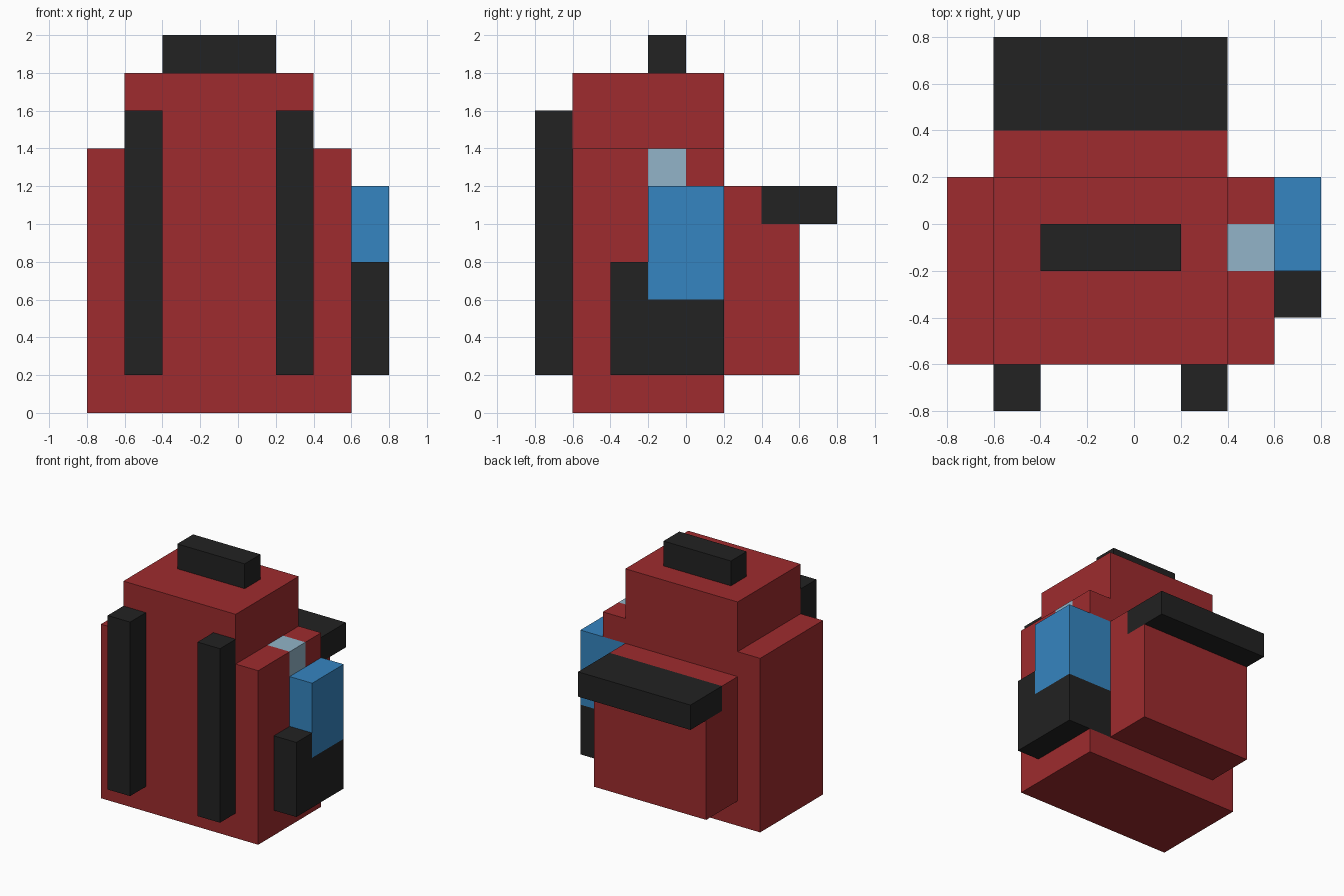
import bpy
import bmesh
from mathutils import Vector

if "Cube" in bpy.data.objects:
    bpy.data.objects.remove(bpy.data.objects["Cube"])


def material(name, rgb):
    m = bpy.data.materials.new(name)
    m.diffuse_color = (*rgb, 1.0)
    m.use_nodes = True
    m.node_tree.nodes["Principled BSDF"].inputs["Base Color"].default_value = m.diffuse_color
    return m


RED = material("red fabric", (0.342, 0.0242, 0.0273))
BLACK = material("black webbing", (0.016, 0.016, 0.016))
BLUE = material("blue bottle", (0.036, 0.235, 0.533))
PALE = material("pale blue cap", (0.287, 0.456, 0.578))


def part(name, mat, *boxes):
    """One object made of boxes, each given as (x0, x1, y0, y1, z0, z1)."""
    bm = bmesh.new()
    for x0, x1, y0, y1, z0, z1 in boxes:
        lo, size = Vector((x0, y0, z0)), Vector((x1 - x0, y1 - y0, z1 - z0))
        for v in bmesh.ops.create_cube(bm, size=1)["verts"]:
            v.co = lo + (v.co + Vector((0.5, 0.5, 0.5))) * size
    mesh = bpy.data.meshes.new(name)
    bm.to_mesh(mesh)
    bm.free()
    mesh.materials.append(mat)
    obj = bpy.data.objects.new(name, mesh)
    bpy.context.collection.objects.link(obj)
    return obj


# Main bag: the right side leaves a recess for the bottle, its holder and cap
part("bag_body", RED,
     (-0.8, 0.4, -0.6, 0.2, 0.0, 1.4),
     (0.4, 0.6, -0.6, -0.2, 0.0, 1.4),
     (0.4, 0.6, -0.2, 0.2, 0.0, 0.2),
     (0.4, 0.6, 0.0, 0.2, 1.2, 1.4))
part("bag_top", RED, (-0.6, 0.4, -0.6, 0.2, 1.4, 1.8))
part("carry_handle", BLACK, (-0.4, 0.2, -0.2, 0.0, 1.8, 2.0))

# Pair of shoulder straps
for side, x in (("left", -0.6), ("right", 0.2)):
    part(f"{side}_strap", BLACK, (x, x + 0.2, -0.8, -0.6, 0.2, 1.6))

# Outer pocket with overhanging flap
part("pocket", RED,
     (-0.6, 0.4, 0.2, 0.4, 0.2, 1.2),
     (-0.6, 0.4, 0.4, 0.6, 0.2, 1.0))
part("pocket_flap", BLACK, (-0.6, 0.4, 0.4, 0.8, 1.0, 1.2))

# Water bottle in its side holder
part("bottle_holder", BLACK,
     (0.4, 0.8, -0.2, 0.2, 0.2, 0.6),
     (0.6, 0.8, -0.4, -0.2, 0.2, 0.8))
part("bottle", BLUE, (0.4, 0.8, -0.2, 0.2, 0.6, 1.2))
part("bottle_cap", PALE, (0.4, 0.6, -0.2, 0.0, 1.2, 1.4))
